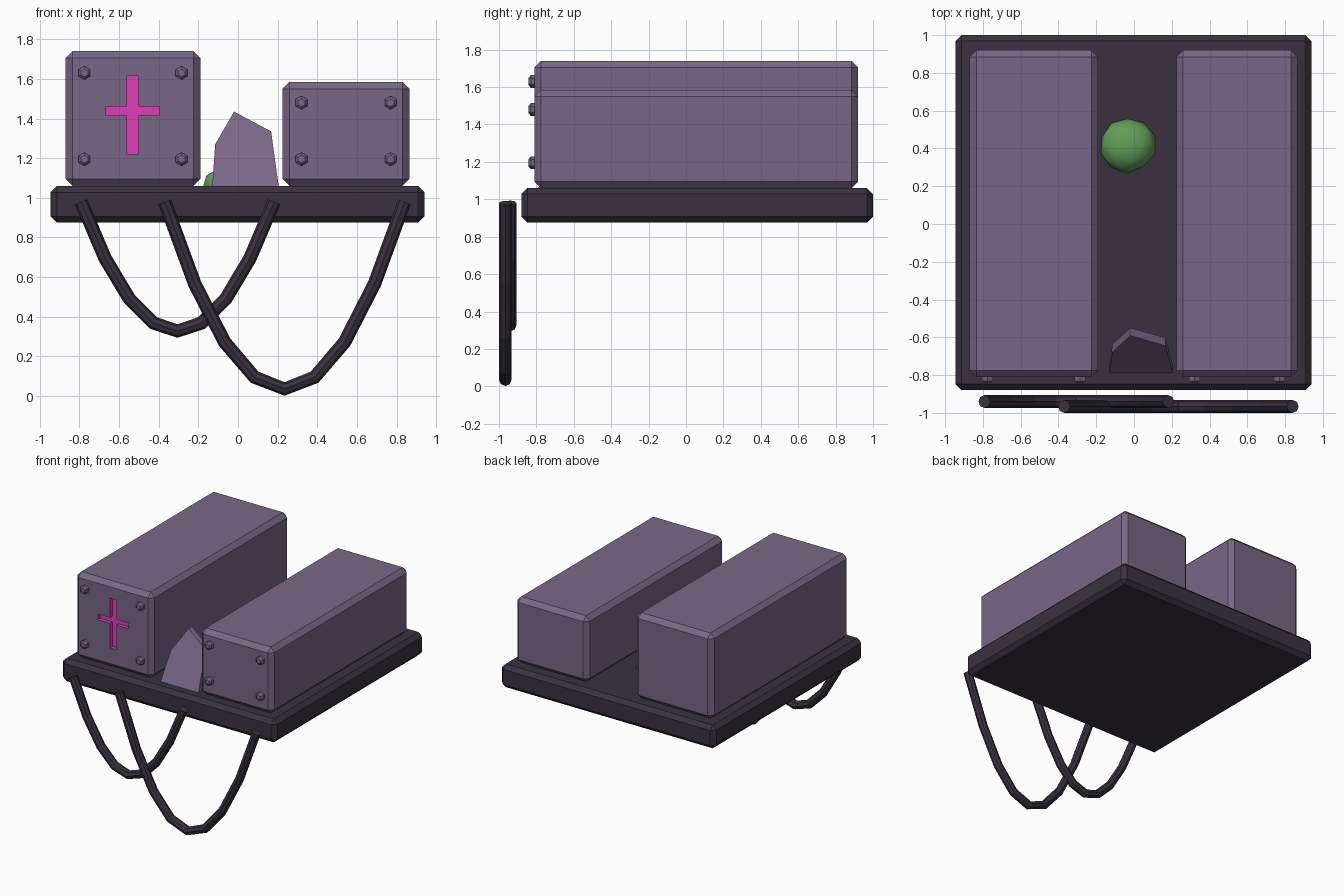
import bpy, bmesh, math, random
from mathutils import Matrix, Vector

if "Cube" in bpy.data.objects:
    bpy.data.objects.remove(bpy.data.objects["Cube"], do_unlink=True)


def material(name, rgb):
    mat = bpy.data.materials.new(name)
    mat.use_nodes = True
    mat.diffuse_color = (*rgb, 1)
    node = next(n for n in mat.node_tree.nodes if n.type == "BSDF_PRINCIPLED")
    node.inputs["Base Color"].default_value = (*rgb, 1)
    return mat


purple = material("dusty purple", (0.19, 0.137, 0.24))
dark = material("dark plum", (0.041, 0.031, 0.05))
pink = material("hot pink", (0.74, 0.048, 0.48))
green = material("moss green", (0.12, 0.34, 0.095))


def finish(name, bm, *mats):
    bmesh.ops.recalc_face_normals(bm, faces=bm.faces)
    mesh = bpy.data.meshes.new(name)
    bm.to_mesh(mesh)
    bm.free()
    for mat in mats:
        mesh.materials.append(mat)
    obj = bpy.data.objects.new(name, mesh)
    bpy.context.collection.objects.link(obj)
    return obj


def chamfered_box(name, low, high, chamfer, *mats):
    low, high = Vector(low), Vector(high)
    bm = bmesh.new()
    bmesh.ops.create_cube(bm, size=1)
    bmesh.ops.scale(bm, vec=high - low, verts=bm.verts)
    bmesh.ops.translate(bm, vec=(low + high) / 2, verts=bm.verts)
    bmesh.ops.bevel(bm, geom=bm.edges[:], offset=chamfer, segments=1,
                    affect="EDGES", profile=0.5)
    return finish(name, bm, *mats)


def prism(name, outline, y, depth, lean, *mats):
    # Extrude an x-z outline along y; lean shifts y with height
    base = min(z for x, z in outline)
    bm = bmesh.new()
    face = bm.faces.new([bm.verts.new((x, y + lean * (z - base), z)) for x, z in outline])
    new = bmesh.ops.extrude_face_region(bm, geom=[face])["geom"]
    bmesh.ops.translate(bm, vec=(0, depth, 0),
                        verts=[g for g in new if isinstance(g, bmesh.types.BMVert)])
    return finish(name, bm, *mats)


# Platform and the two long blocks
FRONT = -0.81
chamfered_box("platform", (-0.945, -0.88, 0.875), (0.94, 1.0, 1.06), 0.032, dark)
tall = chamfered_box("tall_block", (-0.87, FRONT, 1.06), (-0.19, 0.92, 1.74), 0.035, purple, pink)
chamfered_box("short_block", (0.225, FRONT, 1.06), (0.865, 0.92, 1.585), 0.035, purple)

# Recessed cross cut into the front of the tall block
left, right, bottom, top = -0.665, -0.395, 1.22, 1.615
xa, xb, za, zb = -0.56, -0.503, 1.415, 1.46
cross = [(xa, bottom), (xb, bottom), (xb, za), (right, za), (right, zb), (xb, zb),
         (xb, top), (xa, top), (xa, zb), (left, zb), (left, za), (xa, za)]
cutter = prism("cross_cutter", cross, FRONT - 0.05, 0.08, 0, purple, pink)
cutter.hide_render = True
for poly in cutter.data.polygons:
    poly.material_index = 1
cut = tall.modifiers.new("cross_cut", "BOOLEAN")
cut.operation, cut.solver, cut.object = "DIFFERENCE", "EXACT", cutter
bpy.context.view_layer.objects.active = tall
bpy.ops.object.modifier_apply(modifier=cut.name)
bpy.data.objects.remove(cutter, do_unlink=True)


# Hexagonal bolts at the corners of each front
def bolts(name, xs, zs):
    bm = bmesh.new()
    for x in xs:
        for z in zs:
            for r1, r2, depth, y in ((0.034, 0.034, 0.03, FRONT - 0.005),
                                     (0.034, 0.02, 0.012, FRONT - 0.026)):
                place = (Matrix.Translation((x, y, z)) @ Matrix.Rotation(math.pi / 2, 4, "X"))
                bmesh.ops.create_cone(bm, cap_ends=True, segments=6, radius1=r1,
                                      radius2=r2, depth=depth, matrix=place)
    finish(name, bm, purple)


bolts("tall_block_bolts", (-0.775, -0.285), (1.195, 1.63))
bolts("short_block_bolts", (0.32, 0.77), (1.195, 1.48))

# Leaning broken slab between the blocks
slab = [(-0.13, 1.06), (0.205, 1.06), (0.167, 1.335), (-0.02, 1.435), (-0.115, 1.27)]
prism("leaning_slab", slab, -0.79, 0.042, 0.53, purple)

# Low mossy lump behind the slab
random.seed(4)
bm = bmesh.new()
bmesh.ops.create_icosphere(bm, subdivisions=2, radius=1)
for v in bm.verts:
    v.co *= random.uniform(0.95, 1.05)
bmesh.ops.scale(bm, vec=(0.148, 0.145, 0.1), verts=bm.verts)
bmesh.ops.translate(bm, vec=(-0.033, 0.418, 1.06), verts=bm.verts)
lump = finish("moss_lump", bm, green)
for poly in lump.data.polygons:
    poly.use_smooth = True


# Hanging cables, each a sagging parabola of straight segments
def cable(name, centre, half, y, low, high=0.98, steps=8):
    curve = bpy.data.curves.new(name, "CURVE")
    curve.dimensions = "3D"
    curve.bevel_depth = 0.034
    curve.bevel_resolution = 2
    curve.use_fill_caps = True
    spline = curve.splines.new("POLY")
    spline.points.add(steps)
    spline.use_smooth = False
    for i, point in enumerate(spline.points):
        u = 2 * i / steps - 1
        point.co = (centre + half * u, y, low + (high - low) * u * u, 1)
    curve.materials.append(dark)
    obj = bpy.data.objects.new(name, curve)
    bpy.context.collection.objects.link(obj)


cable("short_cable", -0.305, 0.487, -0.94, 0.328)
cable("long_cable", 0.235, 0.605, -0.966, 0.036)
